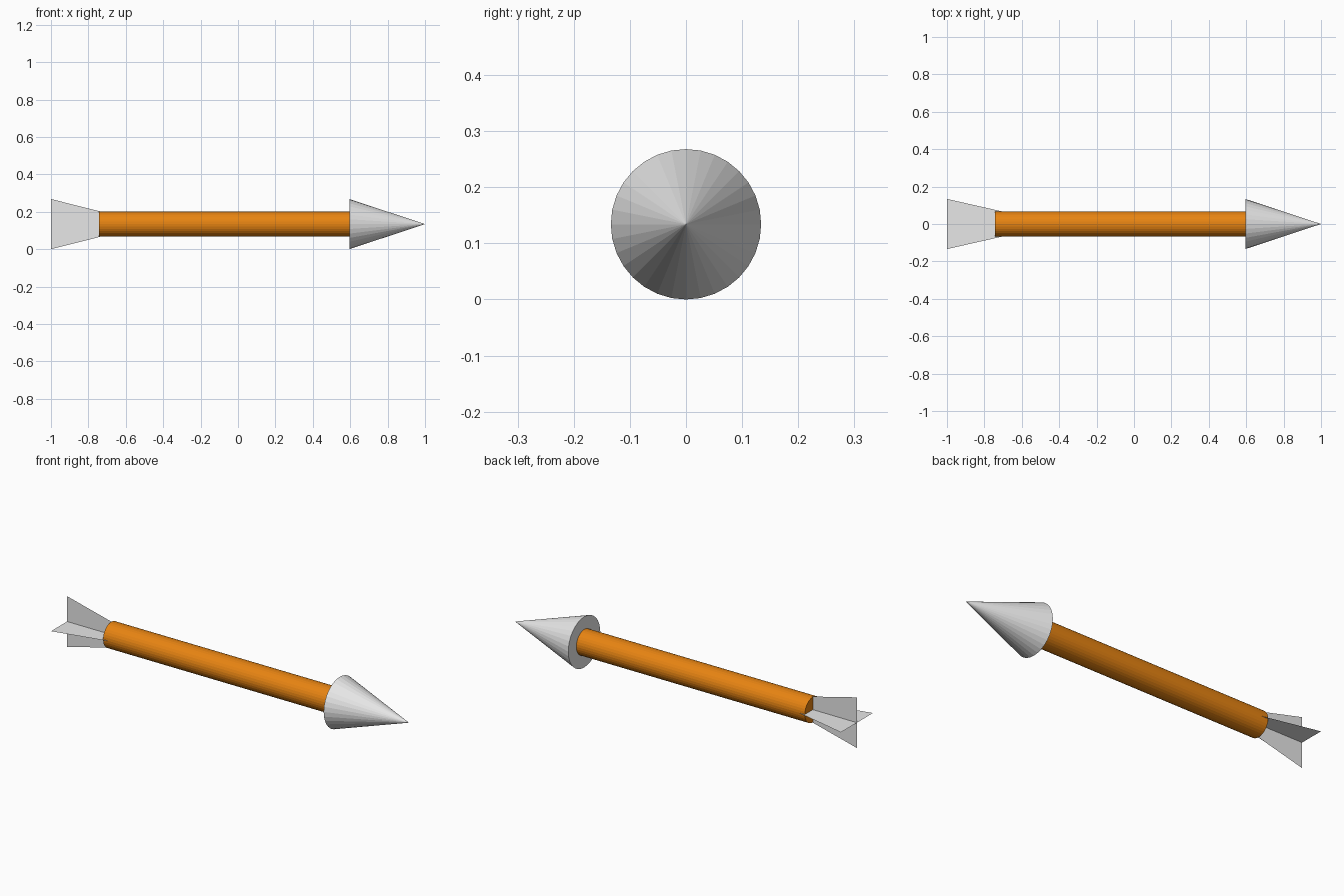
import bpy
import math

if "Cube" in bpy.data.objects:
    bpy.data.objects.remove(bpy.data.objects["Cube"])

AXIS_Z = 0.134   # height of the arrow's centre line


def material(name, colour):
    m = bpy.data.materials.new(name)
    m.diffuse_color = (*colour, 1.0)
    m.use_nodes = True
    m.node_tree.nodes["Principled BSDF"].inputs["Base Color"].default_value = m.diffuse_color
    return m


orange = material("orange", (0.80, 0.23, 0.006))
grey = material("light_grey", (0.80, 0.80, 0.80))


def along_x(name, r_back, r_front, x0, x1, mat):
    """Round 32-sided part running along x."""
    bpy.ops.mesh.primitive_cone_add(
        vertices=32, radius1=r_back, radius2=r_front, depth=x1 - x0,
        location=((x0 + x1) / 2, 0, AXIS_Z), rotation=(0, math.pi / 2, 0))
    ob = bpy.context.object
    ob.name = name
    ob.data.materials.append(mat)
    return ob


def fin(name, angle, x_front, half_front):
    """Flat tapered vane crossing the axis, turned about x."""
    me = bpy.data.meshes.new(name)
    verts = [(-1.0, -0.134, 0), (x_front, -half_front, 0),
             (x_front, half_front, 0), (-1.0, 0.134, 0)]
    me.from_pydata(verts, [], [(0, 1, 2, 3)])
    me.materials.append(grey)
    ob = bpy.data.objects.new(name, me)
    ob.location.z = AXIS_Z
    ob.rotation_euler.x = angle
    bpy.context.collection.objects.link(ob)


# Shaft and pointed head
along_x("shaft", 0.067, 0.067, -0.742, 0.6, orange)
along_x("arrow_head", 0.134, 0.0, 0.595, 1.0, grey)

# Crossed tail fins
fin("horizontal_fin", 0, -0.70, 0.066)
fin("vertical_fin", math.pi / 2, -0.73, 0.066)
